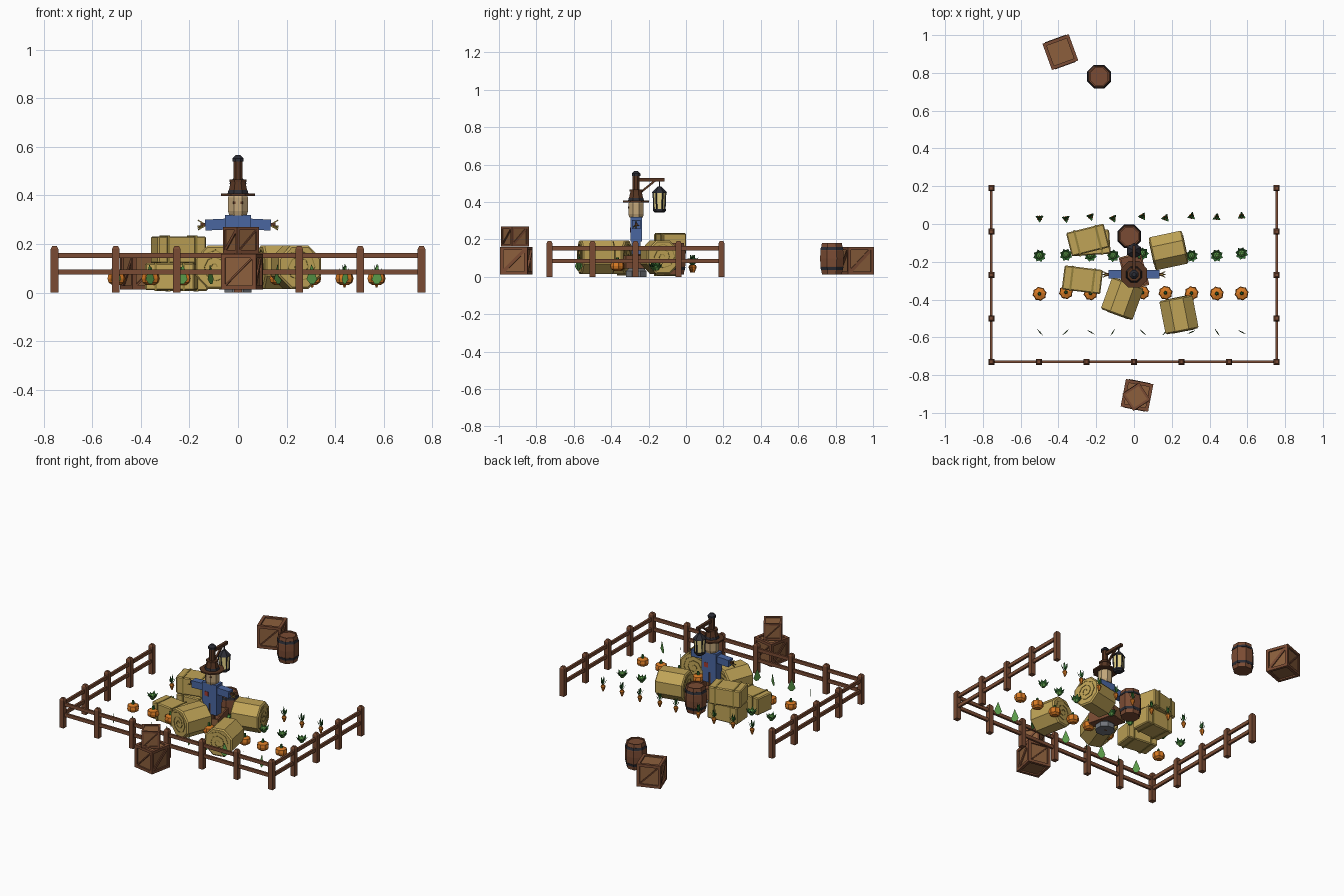
import bpy, bmesh, math, random
from mathutils import Matrix, Vector

if "Cube" in bpy.data.objects:
    bpy.data.objects.remove(bpy.data.objects["Cube"])

random.seed(4)
T, R = Matrix.Translation, Matrix.Rotation
I = Matrix()
rad = math.radians


def mat(name, hexcol):
    m = bpy.data.materials.new(name)
    rgb = [int(hexcol[i:i + 2], 16) / 255 for i in (0, 2, 4)]
    m.diffuse_color = [c / 12.92 if c < .04 else ((c + .055) / 1.055) ** 2.4 for c in rgb] + [1]
    m.use_nodes = True
    m.node_tree.nodes["Principled BSDF"].inputs["Base Color"].default_value = m.diffuse_color
    return m


WOOD, DARK = mat("wood", "7a4b33"), mat("dark_wood", "563522")
PANEL, IRON = mat("panel", "8c5f3c"), mat("iron", "2b2c34")
HAY, STRAW = mat("hay", "c0a457"), mat("straw_dark", "94803c")
BLUE, SACK, RED = mat("blue_cloth", "4a66a0"), mat("sackcloth", "c2a67a"), mat("patch", "a03c32")
GLASS, STONE = mat("lamp_glass", "ead78c"), mat("stone", "70747a")
ORANGE, GREEN, LIME = mat("orange", "d87a24"), mat("leaf", "2f6a30"), mat("light_leaf", "5a9a48")


def finish(bm, name, mats, loc=(0, 0, 0), rz=0):
    bmesh.ops.recalc_face_normals(bm, faces=bm.faces)
    me = bpy.data.meshes.new(name)
    bm.to_mesh(me)
    bm.free()
    for m in mats:
        me.materials.append(m)
    ob = bpy.data.objects.new(name, me)
    ob.location, ob.rotation_euler = loc, (0, 0, rad(rz))
    bpy.context.collection.objects.link(ob)
    return ob


def box(bm, c, s, mi=0, rot=I):
    vs = bmesh.ops.create_cube(bm, size=1, matrix=T(c) @ rot @ Matrix.Diagonal((*s, 1)))["verts"]
    for f in {f for v in vs for f in v.link_faces}:
        f.material_index = mi


def bar(bm, a, b, w, d, mi=0):
    a, b = Vector(a), Vector(b)
    box(bm, (a + b) / 2, (w, d, (b - a).length), mi, (b - a).to_track_quat('Z', 'Y').to_matrix().to_4x4())


def lathe(bm, prof, n, M=I, mi=0, wave=1):
    """Faceted revolve; profile radii are measured to the flats."""
    k = 1 / math.cos(math.pi / n)
    rings = [[bm.verts.new(M @ Vector((r * k * (wave if i % 2 else 1) * math.cos((i + .5) * math.tau / n),
                                       r * k * (wave if i % 2 else 1) * math.sin((i + .5) * math.tau / n), z)))
              for i in range(n)] for r, z in prof]
    fs = [bm.faces.new((a[i], a[(i + 1) % n], b[(i + 1) % n], b[i]))
          for a, b in zip(rings, rings[1:]) for i in range(n)]
    fs += [bm.faces.new(rings[0]), bm.faces.new(rings[-1])]
    for f in fs:
        f.material_index = mi


def leaf(bm, base, ang, reach, rise, width, mi=0):
    base, d = Vector(base), Vector((math.cos(ang), math.sin(ang), 0))
    s = Vector((-d.y, d.x, 0)) * width / 2
    mid = base + d * reach * .6 + Vector((0, 0, rise * .5))
    tip = base + d * reach + Vector((0, 0, rise))
    f = bm.faces.new([bm.verts.new(p) for p in (base, mid - s, tip, mid + s)])
    f.material_index = mi


# fence: three sides with two rails
bm = bmesh.new()
X, YF, YB = .755, -.73, .19
posts = [(-X + 2 * X * i / 6, YF) for i in range(7)]
posts += [(s * X, YF + (YB - YF) * i / 4) for s in (-1, 1) for i in range(1, 5)]
for x, y in posts:
    lathe(bm, [(.0155, 0), (.0155, .18), (.009, .192)], 4, T((x, y, 0)))
for z in (.085, .153):
    box(bm, (0, YF, z), (2 * X, .014, .022))
    for s in (-1, 1):
        box(bm, (s * X, (YF + YB) / 2, z), (.014, YB - YF, .022))
finish(bm, "fence", [WOOD])


# crates: panel box, edge frame and a diagonal on every side
def crate(name, loc, s, rz):
    bm = bmesh.new()
    t, h = s * .12, s / 2
    e = h - t / 2
    box(bm, (0, 0, h), (s - t, s - t, s - t), 1)
    for a in (-e, e):
        for b in (-e, e):
            box(bm, (a, b, h), (t, t, s))
            box(bm, (0, a, h + b), (s - 2 * t, t, t))
            box(bm, (a, 0, h + b), (t, s - 2 * t, t))
    for q in range(4):
        M = R(q * math.pi / 2, 4, 'Z')
        o = h - .35 * t
        bar(bm, M @ Vector((-e + t / 2, -o, t)), M @ Vector((e - t / 2, -o, s - t)), t * .4, t, 0) \
            if q % 2 else bar(bm, M @ Vector((-e + t / 2, -o, t)), M @ Vector((e - t / 2, -o, s - t)), t, t * .4, 0)
    finish(bm, name, [WOOD, PANEL], loc, rz)


crate("front_crate", (.016, -.907, .012), .148, -11)
crate("small_crate", (.012, -.915, .162), .108, 33)
crate("back_crate", (-.39, .91, .012), .148, 20)


# barrels: eight staves with iron hoops
def barrel(name, x, y):
    bm = bmesh.new()
    lathe(bm, [(.053, 0), (.061, .045), (.063, .085), (.061, .125), (.053, .168), (.046, .168), (.046, .16)], 8)
    for z, r0, r1 in ((.024, .0585, .062), (.13, .0625, .0585)):
        lathe(bm, [(r0, z), (r1, z + .016)], 8, mi=1)
    finish(bm, name, [WOOD, IRON], (x, y, .013))


barrel("back_barrel", -.185, .78)
barrel("yard_barrel", -.025, -.065)


# round hay bales, axis along local y, spiral on both ends
def round_bale(name, x, y, rz):
    bm = bmesh.new()
    M = R(math.pi / 2, 4, 'X')
    lathe(bm, [(.081, -.09), (.089, -.083), (.089, .083), (.081, .09)], 8, M)
    for s in (-1, 1):
        pts = [(.007 + .0035 * i, i * math.tau / 8) for i in range(20)]
        pts = [(r * math.cos(a), s * .0905, r * math.sin(a)) for r, a in pts]
        for a, b in zip(pts, pts[1:]):
            bar(bm, a, b, .004, .004, 1)
    finish(bm, name, [HAY, STRAW], (x, y, .105), rz)


round_bale("round_bale_right", .183, -.14, 102)
round_bale("round_bale_front", .238, -.48, 11)
round_bale("round_bale_middle", -.062, -.395, -20)


# square hay bales with two straps
def bale(name, x, y, z, rz):
    bm = bmesh.new()
    box(bm, (0, 0, .056), (.205, .128, .112))
    bmesh.ops.bevel(bm, geom=bm.edges[:], offset=.006, segments=1, affect='EDGES')
    for s in (-1, 1):
        box(bm, (s * .058, 0, .056), (.011, .134, .118), 1)
    finish(bm, name, [HAY, STRAW], (x, y, z), rz)


bale("bale_top", -.245, -.085, .12, 14)
bale("bale_lower", -.23, -.1, .007, 4)
bale("bale_front", -.273, -.295, .01, -7)

# scarecrow
P = (0, -.267, 0)
bm = bmesh.new()
box(bm, (0, 0, .12), (.022, .022, .24), 1)
box(bm, (0, 0, .28), (.31, .014, .014), 1)
finish(bm, "scarecrow_pole", [WOOD, DARK], P)
bm = bmesh.new()
box(bm, (0, 0, .255), (.105, .062, .13))
for s in (-1, 1):
    bar(bm, (s * .05, 0, .282), (s * .135, 0, .278), .045, .045)
    box(bm, (s * .028, 0, .16), (.042, .05, .08))
box(bm, (.02, .031, .235), (.03, .004, .03), 1)
box(bm, (-.02, -.031, .25), (.028, .004, .028), 1)
finish(bm, "scarecrow_shirt", [BLUE, RED], P)
bm = bmesh.new()
for s in (-1, 1):
    for dy, dz in ((0, .02), (.015, -.005), (-.015, -.012), (0, -.02)):
        bar(bm, (s * .13, 0, .278), (s * .165, dy, .278 + dz), .005, .005)
finish(bm, "straw_hands", [STRAW], P)
bm = bmesh.new()
lathe(bm, [(.036, .318), (.041, .335), (.041, .392), (.036, .402)], 8)
for s in (-1, 1):
    box(bm, (s * .016, -.041, .37), (.01, .004, .01), 1)
finish(bm, "scarecrow_head", [SACK, DARK], P)
bm = bmesh.new()
lathe(bm, [(.07, .398), (.07, .407)], 8)
lathe(bm, [(.041, .407), (.028, .465)], 8)
lathe(bm, [(.0425, .408), (.039, .422)], 8, mi=1)
finish(bm, "scarecrow_hat", [DARK, IRON], P)

# lamp post with bracket and hanging lantern
bm = bmesh.new()
lathe(bm, [(.055, 0), (.055, .03), (.04, .045)], 8, mi=1)
lathe(bm, [(.02, .04), (.018, .55)], 8)
lathe(bm, [(.034, .455), (.034, .466)], 8)
lathe(bm, [(.023, .54), (.023, .552), (.01, .566)], 8, mi=2)
bar(bm, (0, 0, .52), (0, .153, .52), .018, .018)
bar(bm, (0, .01, .44), (0, .105, .517), .011, .011)
finish(bm, "lamp_post", [DARK, STONE, IRON], P)
bm = bmesh.new()
bar(bm, (0, 0, .47), (0, 0, .515), .006, .006)
lathe(bm, [(.036, .448), (.03, .458), (.009, .482)], 6)
lathe(bm, [(.02, .343), (.03, .352), (.03, .363)], 6)
lathe(bm, [(.025, .363), (.029, .448)], 6, mi=1)
for i in range(6):
    a = (i + .5) * math.tau / 6
    bar(bm, (.03 * math.cos(a), .03 * math.sin(a), .36), (.034 * math.cos(a), .034 * math.sin(a), .45), .006, .006)
finish(bm, "lantern", [IRON, GLASS], (0, -.142, 0))

# half hidden wooden tray in the middle of the yard
bm = bmesh.new()
box(bm, (0, 0, .05), (.11, .17, .012))
for s in (-1, 1):
    box(bm, (s * .055, 0, .08), (.01, .18, .07))
    box(bm, (0, s * .085, .08), (.11, .01, .07), 1)
finish(bm, "wood_tray", [WOOD, PANEL], (0, -.25, 0), 15)

# crop rows
xs = [-.5, -.36, -.23, -.11, .045, .167, .305, .438, .57]
carrots, roots, heads, sprouts = (bmesh.new() for _ in range(4))
gourds = bmesh.new()
for x in xs:
    j = lambda: random.uniform(-.008, .008)
    y = .035 + j()
    lathe(roots, [(.004, .022), (.013, .052), (.009, .062)], 6, T((x, y, 0)))
    for k in range(6):
        leaf(carrots, (x, y, .058), k * math.tau / 6 + x, .01 + .014 * (k % 2), .06 - .015 * (k % 2), .014)
    y = -.162 + j()
    lathe(heads, [(.008, .035), (.018, .05), (.016, .065), (.006, .074)], 6, T((x, y, 0)), 1)
    for k in range(8):
        leaf(heads, (x, y, .036), k * math.tau / 8 + x, .034, .034 + .008 * (k % 2), .026)
    y = -.368 + j()
    lathe(gourds, [(.018, .032), (.033, .042), (.037, .058), (.033, .076), (.012, .083)], 16, T((x, y, 0)), 0, .88)
    lathe(gourds, [(.009, .08), (.005, .104)], 5, T((x, y, 0)), 1)
    # flat leaf cards
    M = T((x, -.575, 0)) @ R(random.uniform(-1.2, 1.2), 4, 'Z')
    sprouts.faces.new([sprouts.verts.new(M @ Vector(p)) for p in
                       ((-.008, 0, .035), (.008, 0, .035), (.024, .003, .055), (0, .006, .118), (-.024, .003, .055))])
finish(carrots, "carrot_leaves", [GREEN])
finish(roots, "carrot_roots", [ORANGE])
finish(heads, "cabbages", [GREEN, LIME])
finish(gourds, "pumpkins", [ORANGE, GREEN])
finish(sprouts, "leaf_sprouts", [LIME])
